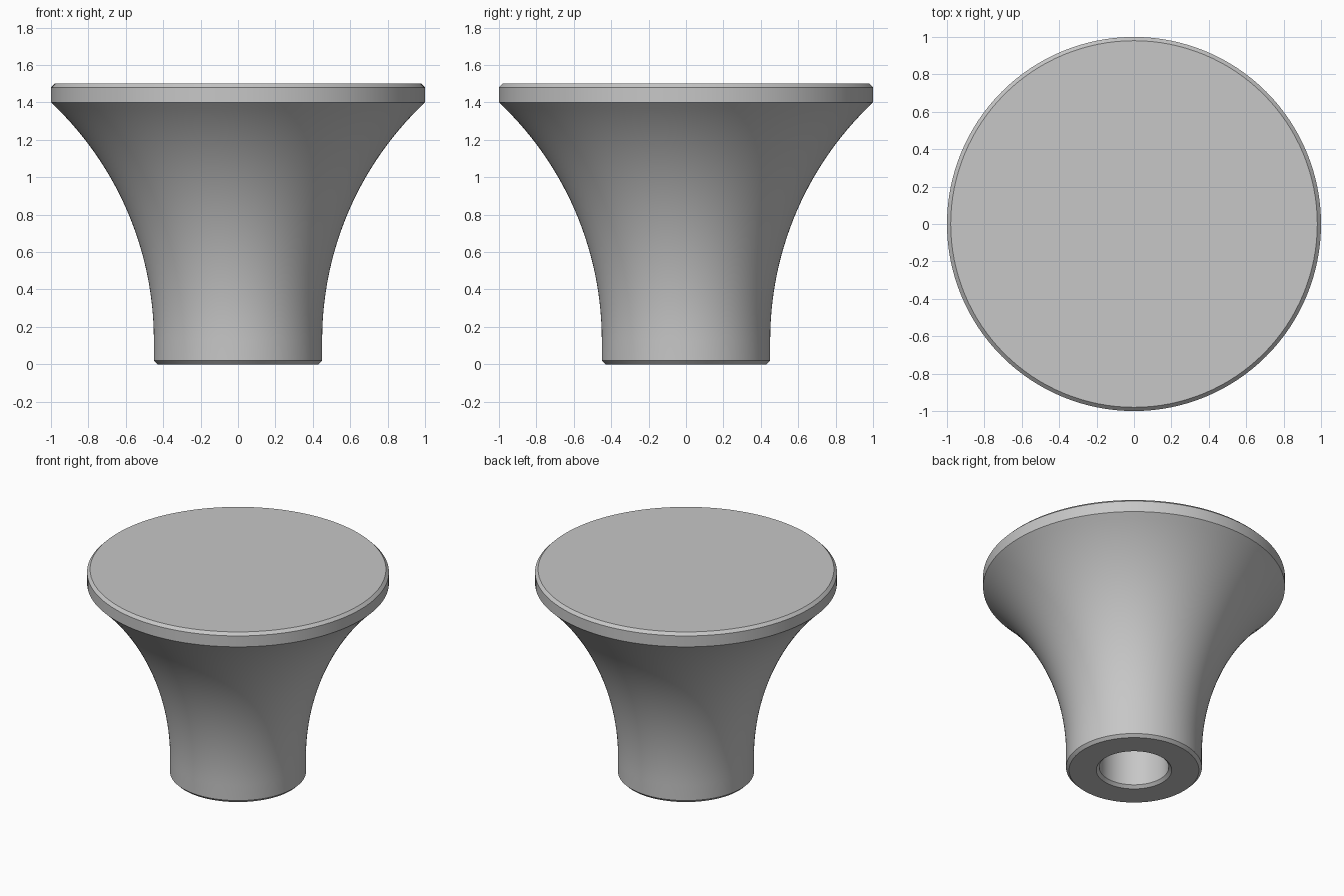
import bpy, bmesh, math

cube = bpy.data.objects.get("Cube")
if cube:
    bpy.data.objects.remove(cube, do_unlink=True)

SEGMENTS = 128
FLARE_START, NECK, RIM, RIM_Z = 0.13, 0.45, 1.0, 1.4
CHAMFER = 0.02
HOLE, HOLE_DEPTH = 0.23, 0.8
HEIGHT = 1.5

# Flared side: an arc that starts vertical at the neck and ends at the rim
rise, spread = RIM_Z - FLARE_START, RIM - NECK
radius = (rise**2 + spread**2) / (2 * spread)
sweep = math.asin(rise / radius)
STEPS = 28
flare = []
for i in range(STEPS + 1):
    a = sweep * i / STEPS
    flare.append((NECK + radius * (1 - math.cos(a)), FLARE_START + radius * math.sin(a)))

# Half section from the hole's blind end, round the foot and up to the top centre
profile = [(0, HOLE_DEPTH), (HOLE, HOLE_DEPTH), (HOLE, CHAMFER), (HOLE + CHAMFER, 0),
           (NECK - CHAMFER, 0), (NECK, CHAMFER)]
profile += flare
profile += [(RIM, HEIGHT - CHAMFER), (RIM - CHAMFER, HEIGHT), (0, HEIGHT)]

# Turn the section round the z axis
bm = bmesh.new()
verts = [bm.verts.new((r, 0, z)) for r, z in profile]
edges = [bm.edges.new(pair) for pair in zip(verts, verts[1:])]
bmesh.ops.spin(bm, geom=verts + edges, cent=(0, 0, 0), axis=(0, 0, 1),
               angle=math.tau, steps=SEGMENTS)
bmesh.ops.remove_doubles(bm, verts=bm.verts[:], dist=0.0005)
bmesh.ops.recalc_face_normals(bm, faces=bm.faces[:])
mesh = bpy.data.meshes.new("flared_knob")
bm.to_mesh(mesh)
bm.free()
knob = bpy.data.objects.new("flared_knob", mesh)
bpy.context.collection.objects.link(knob)

# Plain grey finish
grey = bpy.data.materials.new("light_grey")
grey.use_nodes = True
color = (0.57, 0.57, 0.57, 1)
grey.diffuse_color = color
grey.node_tree.nodes["Principled BSDF"].inputs["Base Color"].default_value = color
mesh.materials.append(grey)

# Smooth sides with crisp chamfers
bpy.ops.object.select_all(action="DESELECT")
knob.select_set(True)
bpy.context.view_layer.objects.active = knob
bpy.ops.object.shade_smooth_by_angle(angle=math.radians(30))
